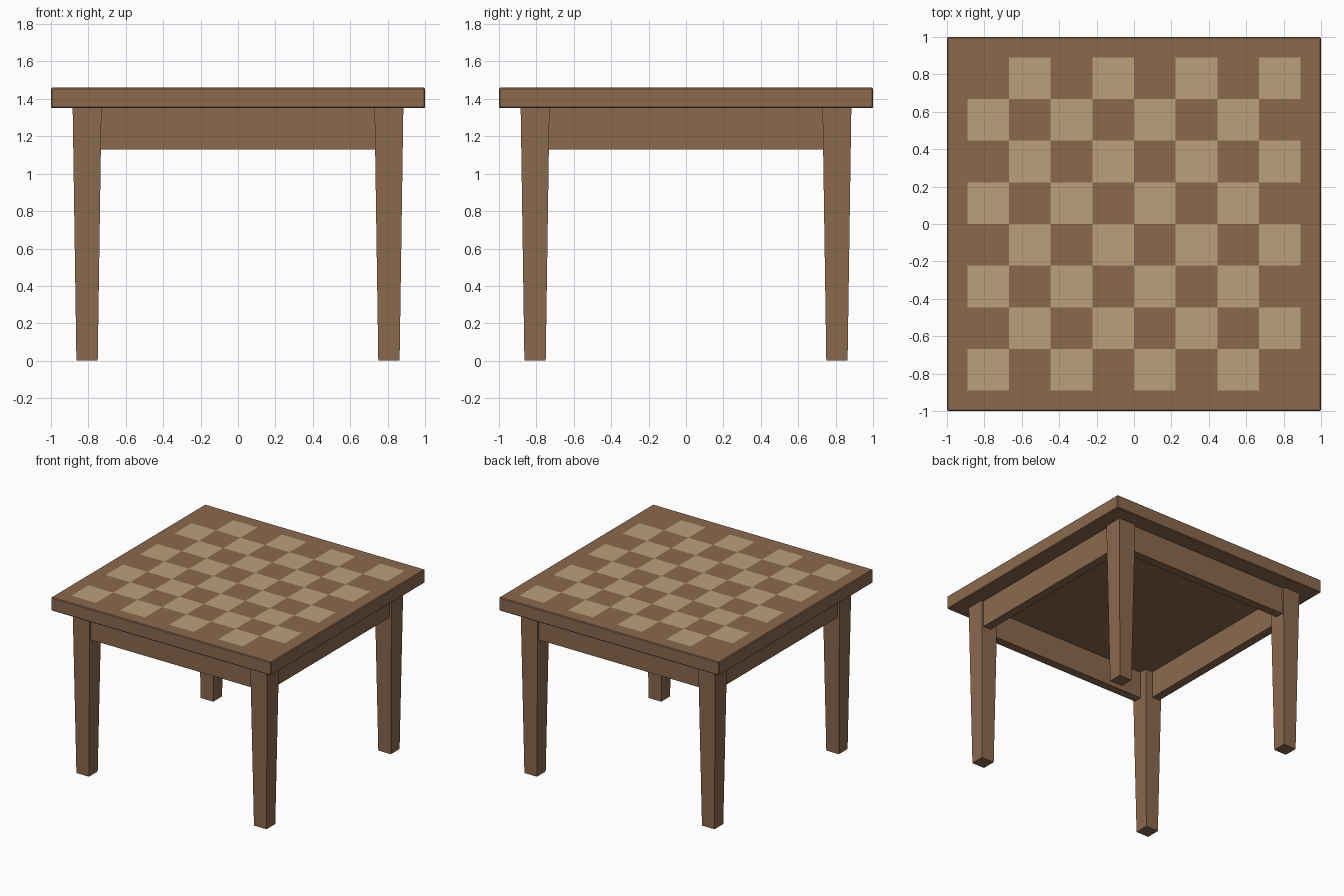
import bpy
import bmesh
from math import floor, pi
from mathutils import Matrix

cube = bpy.data.objects.get("Cube")
if cube:
    bpy.data.objects.remove(cube, do_unlink=True)


def material(name, colour):
    mat = bpy.data.materials.new(name)
    mat.use_nodes = True
    mat.diffuse_color = colour
    mat.node_tree.nodes["Principled BSDF"].inputs["Base Color"].default_value = colour
    return mat


brown = material("brown wood", (0.258, 0.141, 0.076, 1))
pale = material("pale wood", (0.49, 0.35, 0.195, 1))


def add_object(name, bm, *mats):
    mesh = bpy.data.meshes.new(name)
    bm.to_mesh(mesh)
    bm.free()
    for mat in mats:
        mesh.materials.append(mat)
    obj = bpy.data.objects.new(name, mesh)
    bpy.context.collection.objects.link(obj)
    return obj


def box(low, high):
    """Bmesh box between two opposite corners."""
    bm = bmesh.new()
    bmesh.ops.create_cube(bm, size=1)
    for v in bm.verts:
        v.co = [lo if c < 0 else hi for c, lo, hi in zip(v.co, low, high)]
    return bm


TOP, UNDER = 1.46, 1.35
BOARD = 0.848           # half width of the chequered field
SQUARE = BOARD / 4

# Tabletop with softened edges and a chequered field cut into its upper face
bm = box((-1, -1, UNDER), (1, 1, TOP))
bmesh.ops.bevel(bm, geom=bm.edges[:], offset=0.006, segments=1, affect='EDGES')
upper = max(bm.faces, key=lambda f: f.calc_center_median().z)
bmesh.ops.inset_region(bm, faces=[upper], thickness=1 - 0.006 - BOARD)
upper = min(bm.faces, key=lambda f: (f.calc_center_median() - Matrix.Translation((0, 0, TOP)).translation).length)
bmesh.ops.subdivide_edges(bm, edges=upper.edges[:], cuts=7, use_grid_fill=True)
for face in bm.faces:
    c = face.calc_center_median()
    on_board = max(abs(c.x), abs(c.y)) < BOARD and c.z > TOP - 0.001
    column, row = floor(c.x / SQUARE), floor(c.y / SQUARE)
    face.material_index = int(on_board and (column + row) % 2 == 0)
add_object("tabletop", bm, brown, pale)

# Square legs, tapering on all sides towards the floor
for side, x in (("right", -1), ("left", 1)):
    for end, y in (("front", -1), ("back", 1)):
        bm = box((-0.077, -0.077, 0), (0.077, 0.077, UNDER))
        for v in bm.verts:
            if v.co.z < 0.1:
                v.co.xy *= 0.74
        bmesh.ops.translate(bm, verts=bm.verts, vec=(0.807 * x, 0.807 * y, 0))
        add_object(f"{end}_{side}_leg", bm, brown)

# Apron boards between the legs
for turn, name in enumerate(("front", "left", "back", "right")):
    bm = box((-0.735, -0.865, 1.13), (0.735, -0.795, UNDER))
    bmesh.ops.rotate(bm, verts=bm.verts, matrix=Matrix.Rotation(turn * pi / 2, 3, 'Z'))
    add_object(f"{name}_apron", bm, brown)
